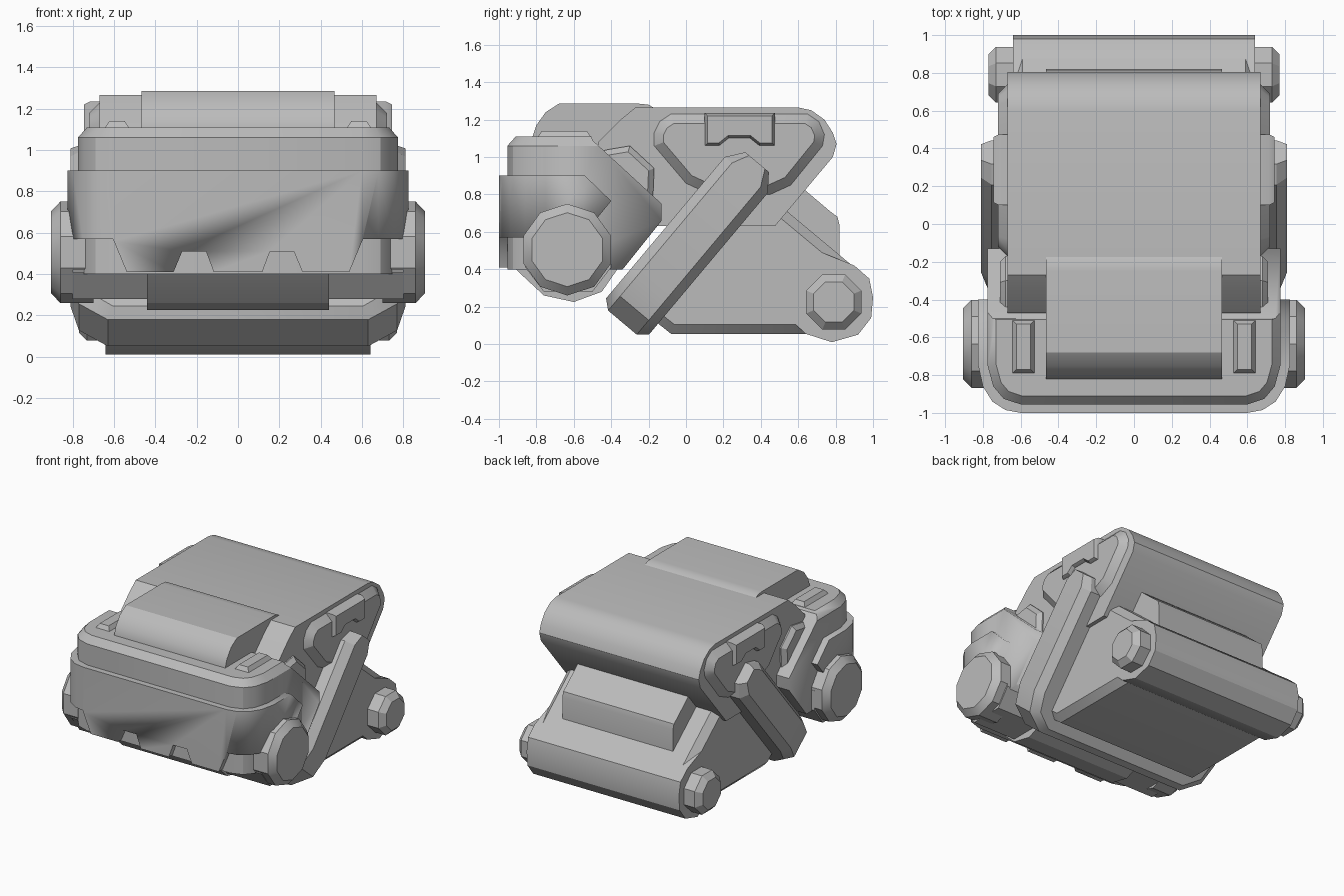
import bpy, bmesh, math
from mathutils import Vector

if "Cube" in bpy.data.objects:
    bpy.data.objects.remove(bpy.data.objects["Cube"])

grey = bpy.data.materials.new("grey")
grey.diffuse_color = (0.5, 0.5, 0.5, 1)
grey.use_nodes = True
grey.node_tree.nodes["Principled BSDF"].inputs["Base Color"].default_value = grey.diffuse_color


def inset(poly, d):
    """Move every side of a closed outline inward by d."""
    pts = [Vector(p) for p in poly]
    area = sum(a.x * b.y - b.x * a.y for a, b in zip(pts, pts[1:] + pts[:1]))
    sign = 1 if area > 0 else -1
    out = []
    for i, p in enumerate(pts):
        e1 = (p - pts[i - 1]).normalized()
        e2 = (pts[(i + 1) % len(pts)] - p).normalized()
        n1, n2 = Vector((-e1.y, e1.x)) * sign, Vector((-e2.y, e2.x)) * sign
        m = n1 + n2
        out.append(p + m * (d * 2 / max(m.length_squared, 0.5)))
    return out


def loft(name, rings, mirror=False):
    """Skin closed rings of points and cap both ends."""
    bm = bmesh.new()
    rows = [[bm.verts.new(p) for p in r] for r in rings]
    n = len(rows[0])
    for a, b in zip(rows, rows[1:]):
        for i in range(n):
            bm.faces.new((a[i], a[(i + 1) % n], b[(i + 1) % n], b[i]))
    bm.faces.new(rows[0])
    bm.faces.new(rows[-1])
    bmesh.ops.recalc_face_normals(bm, faces=bm.faces)
    me = bpy.data.meshes.new(name)
    bm.to_mesh(me)
    bm.free()
    ob = bpy.data.objects.new(name, me)
    bpy.context.collection.objects.link(ob)
    me.materials.append(grey)
    if mirror:
        ob.modifiers.new("mirror", 'MIRROR')
    bpy.context.view_layer.objects.active = ob
    for o in bpy.context.selected_objects:
        o.select_set(False)
    ob.select_set(True)
    bpy.ops.object.shade_smooth_by_angle(angle=math.radians(28))
    return ob


def slab(name, prof, x1, x0=None, c=0.0, rim=None):
    """Side outline (y, z) extruded along x; both sides when x0 is given."""
    rim = c if rim is None else rim
    levels = [(x0, 0)] if x0 is not None else [(-x1, rim), (-x1 + c, 0)] if c else [(-x1, 0)]
    levels += [(x1 - c, 0), (x1, rim)] if c else [(x1, 0)]
    rings = [[(x, p[0], p[1]) for p in inset(prof, d)] for x, d in levels]
    return loft(name, rings, x0 is not None)


def disc(cy, cz, r, n):
    return [(cy + r * math.cos((i + .5) * math.tau / n),
             cz + r * math.sin((i + .5) * math.tau / n)) for i in range(n)]


def plan(name, half, levels):
    """Plan outline (x, y), mirrored in x, stacked at (z, inset) levels."""
    poly = half + [(-x, y) for x, y in reversed(half)]
    return loft(name, [[(p[0], p[1], z) for p in inset(poly, d)] for z, d in levels])


def combine(ob, cutter, op):
    cutter.hide_render = True
    cutter.hide_set(True)
    m = ob.modifiers.new("cut", 'BOOLEAN')
    m.object, m.operation, m.solver = cutter, op, 'EXACT'


# Upper housing with rounded rear
slab("upper_housing", [(-.47, .7), (-.47, 1.08), (-.35, 1.2), (-.27, 1.265), (.6, 1.265), (.67, 1.25),
                       (.74, 1.2), (.785, 1.13), (.805, 1.07), (.785, 1.0), (.475, .63), (-.2, .63)], .67)
# Side pods with a raised rim and a clasp
pod = [(-.17, 1.06), (-.17, 1.13), (-.14, 1.19), (-.08, 1.23), (.65, 1.23), (.71, 1.19), (.74, 1.12),
       (.73, 1.06), (.56, .85), (.45, .8), (.13, .8), (0, .86)]
slab("side_pod", pod, .72, .6, .05)
slab("pod_clasp", [(.1, 1.235), (.1, 1.06), (.18, 1.06), (.23, 1.1), (.34, 1.1), (.39, 1.06),
                   (.475, 1.06), (.475, 1.235)], .745, .6, .03, .015)

# Lower heel body, its rear block, heel roller and caps
slab("heel_body", [(-.2, .15), (-.08, .055), (.64, .055), (.9, .1), (.96, .36), (.54, .71),
                   (.3, .9), (0, .9)], .64, c=.05)
slab("heel_block", [(.4, .7), (.6, .84), (.64, .82), (.77, .71), (.81, .68), (.82, .64), (.82, .42), (.6, .4)], .465)
slab("heel_roller", [(.58, .11), (.64, .055), (.78, .01), (.92, .05), (.99, .14), (1.0, .25), (.98, .35),
                     (.9, .42), (.7, .5), (.58, .4)], .64)
slab("heel_cap", disc(.79, .225, .16, 8), .77, .6, .04)

# U shaped strap running under the body
outer = [(.81, 1.12), (.81, 1.03), (.81, .25), (.77, .1), (.63, 0)]
inner = [(.64, 1.12), (.64, 1.03), (.64, .28), (.62, .19), (.55, .13)]
flip = lambda pts: [(-x, s) for x, s in reversed(pts)]
wide = [.55, 1, 1, 1, 1, 1, 1, 1, 1, .55]
section = [(0, .1), (.33, .15), (1, .15), (1, -.15), (.33, -.15), (0, -.1)]
rings = []
for (ox, os), (ix, iz), w in zip(outer + flip(outer), inner + flip(inner), wide):
    ring = []
    for t, n in section:
        x, s, n = ox + (ix - ox) * t, os + (iz - os) * t, n * w
        ring.append((x, -.34 + .643 * s + .766 * n, .115 + .766 * s - .643 * n))
    rings.append(ring)
loft("strap", rings)

# Toe body: rounded plan trimmed by its side outline
toe = plan("toe_body", [(.60, -.955), (.69, -.925), (.745, -.86), (.775, -.75), (.775, -.12)],
           [(.4, 0), (1.06, 0), (1.11, .045)])
trim = slab("toe_trim", [(-1.1, .38), (-1.1, 1.3), (-.55, 1.3), (-.5, 1.09), (-.13, .75), (-.13, .66),
                         (-.33, .41), (-.36, .38)], 1.0)
combine(toe, trim, 'INTERSECT')
slab("toe_shoulder", [(-.6, .7), (-.55, 1.0), (-.42, 1.04), (-.3, 1.06), (-.17, .94), (-.18, .7)], .71, c=.03)

# Toe bumper with side cutaways and notches in its lower edge
bumper = plan("toe_bumper", [(.60, -1), (.68, -.985), (.75, -.94), (.80, -.86), (.825, -.75), (.825, -.36)],
              [(.41, 0), (.9, 0)])
combine(bumper, slab("bumper_trim", [(-1.1, .3), (-1.1, 1.0), (-.62, 1.0), (-.54, .9), (-.4, .765),
                                     (-.56, .57), (-.56, .3)], 1.0), 'INTERSECT')


def front_cutter(name, outline, y1):
    return loft(name, [[(x, y, z) for x, z in outline] for y in (-1.2, y1)])


for s in (-1, 1):
    combine(bumper, front_cutter("corner_cutter", [(s * .53, .39), (s * .605, .57), (s * 1, .57),
                                                   (s * 1, .39)], -.3), 'DIFFERENCE')
    combine(bumper, front_cutter("notch_cutter", [(s * .11, .39), (s * .155, .51), (s * .27, .51),
                                                  (s * .32, .39)], -.94), 'DIFFERENCE')

# Toe axle, centre drum and hub discs
slab("toe_axle", [(-.86, .56), (-.86, .41), (-.76, .28), (-.5, .28), (-.4, .41), (-.4, .56)], .8)
slab("toe_drum", [(-.95, .45), (-.9, .39), (-.76, .26), (-.6, .225), (-.45, .28), (-.36, .41), (-.4, .5)], .44)
slab("toe_hub", disc(-.635, .505, .245, 10), .905, .7, .045)

# Hood on top of the toe, and two small ridges
slab("toe_hood", [(-.82, 1.05), (-.82, 1.11), (-.8, 1.17), (-.75, 1.24), (-.68, 1.285), (-.25, 1.285),
                  (-.2, 1.28), (-.17, 1.262), (-.17, 1.05)], .467)
for s in (-1, 1):
    rect = [(s * .585 + a * .057, -.65 + b * .14) for a, b in ((-1, -1), (1, -1), (1, 1), (-1, 1))]
    loft("toe_ridge", [[(p[0], p[1], z) for p in inset(rect, d)] for z, d in
                       ((1.09, 0), (1.11, 0), (1.14, .02))])
